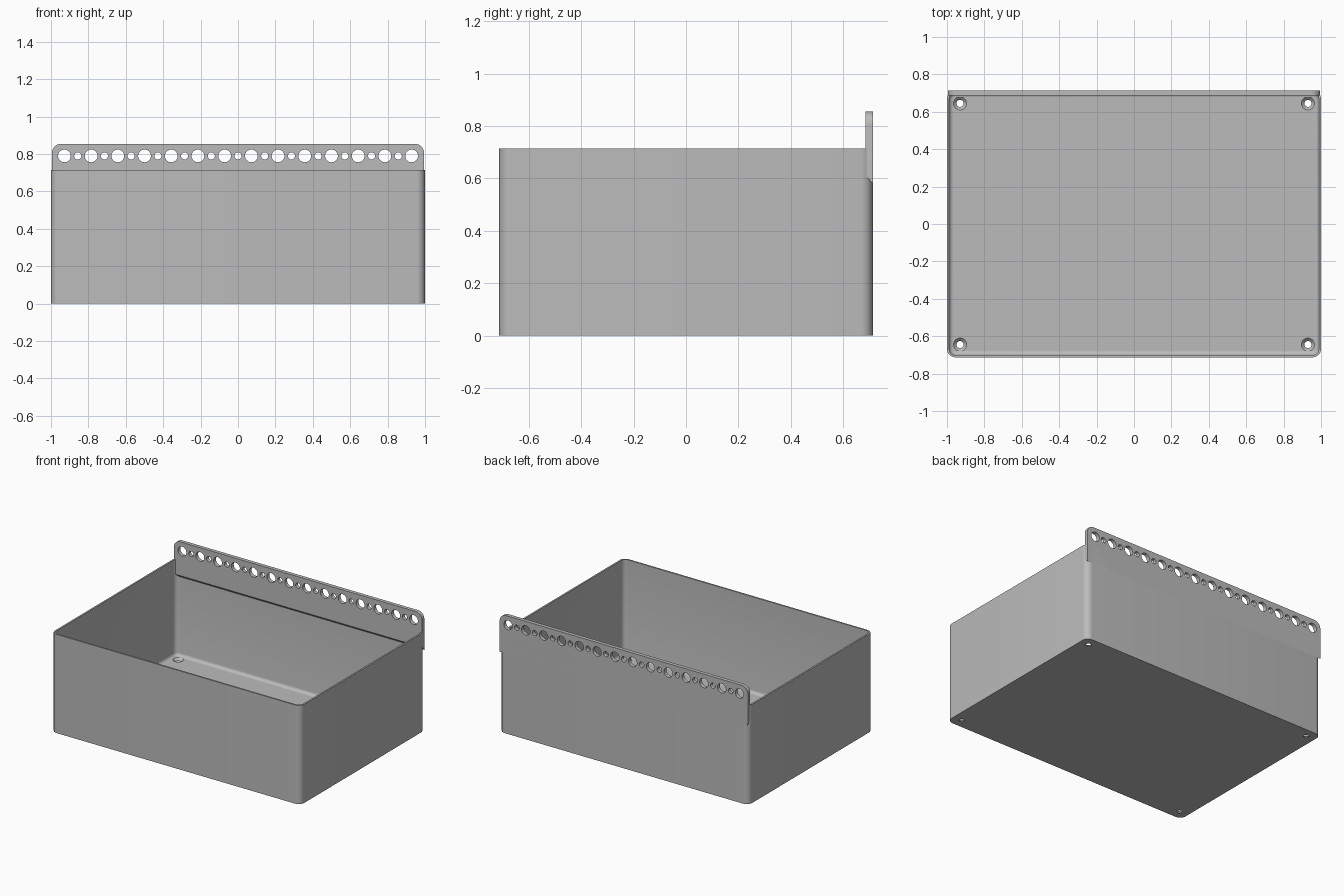
import bpy
import bmesh
from math import sin, cos, pi

if "Cube" in bpy.data.objects:
    bpy.data.objects.remove(bpy.data.objects["Cube"], do_unlink=True)

# Overall sizes
HALF_X, HALF_Y, HEIGHT = 1.0, 0.713, 0.715
WALL, FLOOR, CORNER, FILLET = 0.012, 0.02, 0.045, 0.022
RAIL_FRONT, RAIL_TOP, RAIL_HALF = 0.686, 0.855, 0.995

grey = bpy.data.materials.new("plain grey")
grey.use_nodes = True
grey.diffuse_color = (0.5, 0.5, 0.5, 1)
grey.node_tree.nodes["Principled BSDF"].inputs["Base Color"].default_value = (0.5, 0.5, 0.5, 1)


def arc(cx, cy, r, start, end, steps):
    angles = [start + (end - start) * i / steps for i in range(steps + 1)]
    return [(cx + r * cos(a), cy + r * sin(a)) for a in angles]


def rounded_rect(inset, z):
    """Ring of the tray outline, moved inwards by inset."""
    hx, hy = HALF_X - inset, HALF_Y - inset
    r = max(CORNER - inset, 0.008)
    ring = []
    for i, (sx, sy) in enumerate([(1, 1), (-1, 1), (-1, -1), (1, -1)]):
        start = i * pi / 2
        ring += arc(sx * (hx - r), sy * (hy - r), r, start, start + pi / 2, 8)
    return [(x, y, z) for x, y in ring]


def circle(r, steps=32):
    return arc(0, 0, r, 0, 2 * pi, steps)[:-1]


def loft(bm, rings):
    """Closed solid through a list of equal rings."""
    loops = [[bm.verts.new(p) for p in ring] for ring in rings]
    for a, b in zip(loops, loops[1:]):
        for i in range(len(a)):
            j = (i + 1) % len(a)
            bm.faces.new((a[i], a[j], b[j], b[i]))
    bm.faces.new(loops[0][::-1])
    bm.faces.new(loops[-1])


def make_object(name, solids):
    bm = bmesh.new()
    for rings in solids:
        loft(bm, rings)
    bmesh.ops.recalc_face_normals(bm, faces=bm.faces[:])
    mesh = bpy.data.meshes.new(name)
    bm.to_mesh(mesh)
    bm.free()
    mesh.materials.append(grey)
    obj = bpy.data.objects.new(name, mesh)
    bpy.context.collection.objects.link(obj)
    return obj


def cut_and_smooth(obj, cutter):
    cutter.hide_render = True
    mod = obj.modifiers.new("holes", 'BOOLEAN')
    mod.operation = 'DIFFERENCE'
    mod.solver = 'EXACT'
    mod.object = cutter
    for other in bpy.context.selected_objects:
        other.select_set(False)
    bpy.context.view_layer.objects.active = obj
    obj.select_set(True)
    bpy.ops.object.modifier_apply(modifier=mod.name)
    bpy.data.objects.remove(cutter, do_unlink=True)
    bpy.ops.object.shade_smooth_by_angle(angle=pi / 6)


# Tray: outside, rim, inside wall, then a fillet down to the floor
tray_rings = [rounded_rect(0, 0), rounded_rect(0, HEIGHT), rounded_rect(WALL, HEIGHT)]
for i in range(5):
    a = i / 4 * pi / 2
    tray_rings.append(rounded_rect(WALL + FILLET * (1 - cos(a)), FLOOR + FILLET * (1 - sin(a))))
tray = make_object("tray", [tray_rings])

# Countersunk screw holes in the floor corners
screw_profile = [(0.019, -0.05), (0.019, 0.004), (0.035, FLOOR), (0.035, 0.05)]
screw_holes = [
    [[(sx * 0.93 + x, sy * 0.645 + y, z) for x, y in circle(r)] for r, z in screw_profile]
    for sx in (-1, 1) for sy in (-1, 1)
]
cut_and_smooth(tray, make_object("screw_hole_cutter", screw_holes))


# Hanging rail along the back, with rounded top corners and a sloped underside
def rail_ring(y, bottom):
    r = 0.05
    side, top = RAIL_HALF - r, RAIL_TOP - r
    ring = [(-RAIL_HALF, bottom), (RAIL_HALF, bottom)]
    ring += arc(side, top, r, 0, pi / 2, 8) + arc(-side, top, r, pi / 2, pi, 8)
    return [(x, y, z) for x, z in ring]


rail = make_object("hanging_rail", [[rail_ring(RAIL_FRONT, 0.61), rail_ring(HALF_Y, 0.58)]])

# Alternating large and small holes along the rail
PITCH = 0.0714
rail_holes = []
for i in range(-13, 14):
    radius = 0.034 if i % 2 else 0.019
    rail_holes.append([[(i * PITCH + x, y, 0.79 + z) for x, z in circle(radius)]
                       for y in (RAIL_FRONT - 0.1, HALF_Y + 0.1)])
cut_and_smooth(rail, make_object("rail_hole_cutter", rail_holes))
